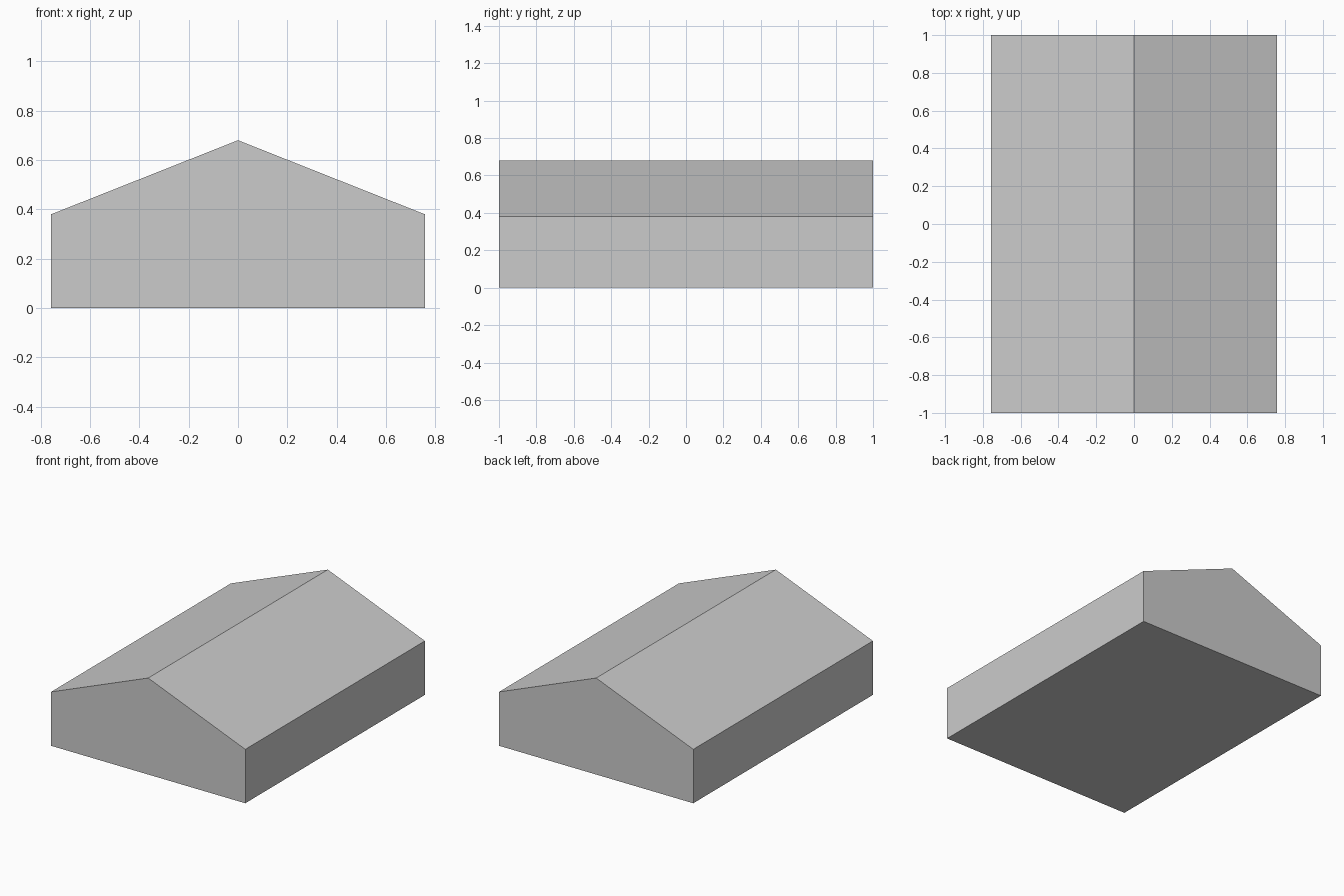
import bpy, bmesh

if "Cube" in bpy.data.objects:
    bpy.data.objects.remove(bpy.data.objects["Cube"])

HALF_W, HALF_L = 0.757, 1.0
EAVE, RIDGE = 0.38, 0.68

# Gabled block: pentagon end profile extruded along its length
profile = [(-HALF_W, 0), (HALF_W, 0), (HALF_W, EAVE), (0, RIDGE), (-HALF_W, EAVE)]
bm = bmesh.new()
front = bm.faces.new([bm.verts.new((x, -HALF_L, z)) for x, z in profile])
ext = bmesh.ops.extrude_face_region(bm, geom=[front], use_keep_orig=True)
moved = [g for g in ext["geom"] if isinstance(g, bmesh.types.BMVert)]
bmesh.ops.translate(bm, verts=moved, vec=(0, 2 * HALF_L, 0))
bmesh.ops.recalc_face_normals(bm, faces=bm.faces)

mesh = bpy.data.meshes.new("gabled_house_block")
bm.to_mesh(mesh)
bm.free()
bpy.context.collection.objects.link(bpy.data.objects.new("gabled_house_block", mesh))
